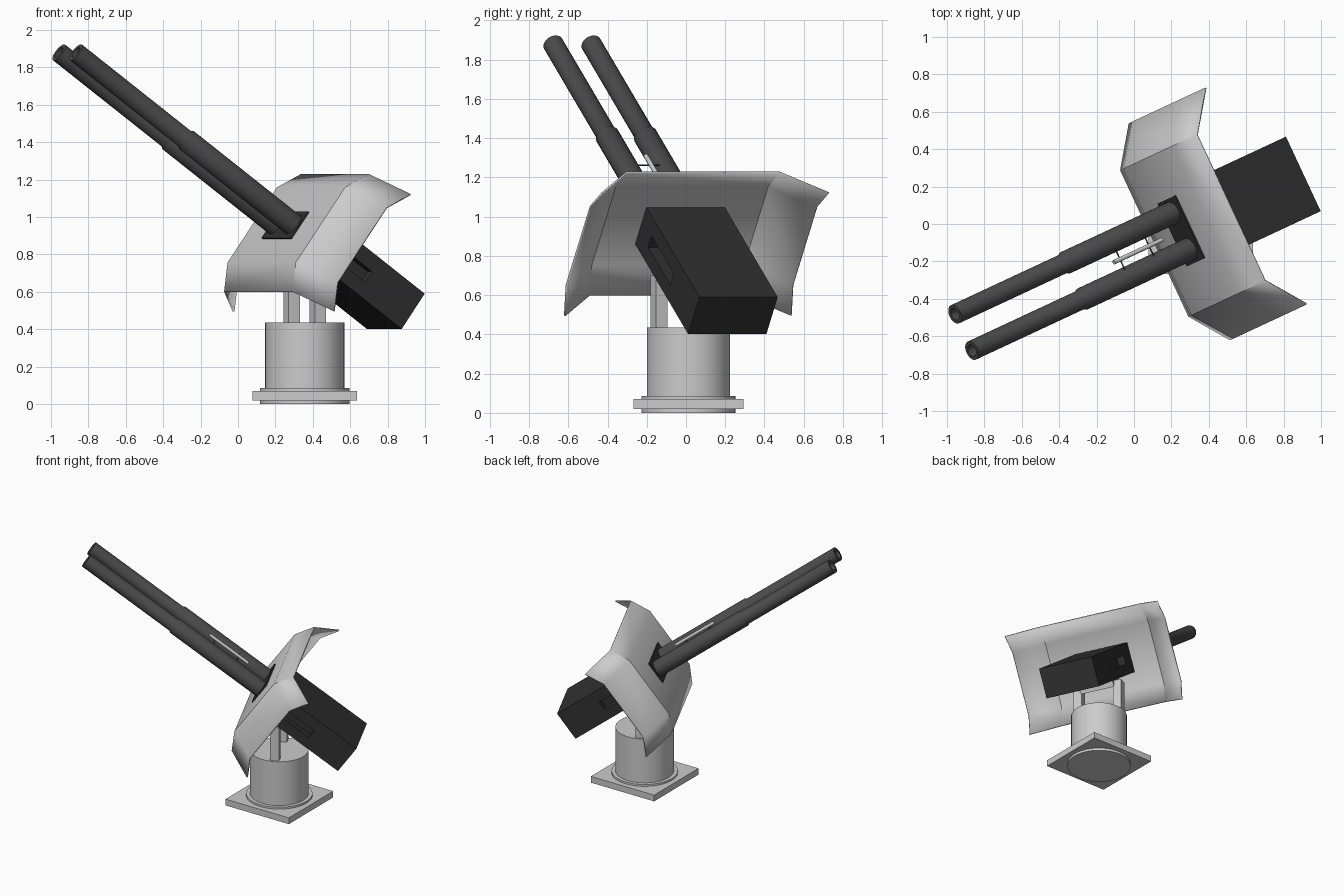
import bpy, bmesh
from math import radians, cos, sin, pi
from mathutils import Matrix, Vector

if "Cube" in bpy.data.objects:
    bpy.data.objects.remove(bpy.data.objects["Cube"])

# Frames: mount (x forward, y sideways) and tilted gun (origin at rear top edge of housing)
BASE = Matrix.Translation((0.357, 0.012, 0))
MOUNT = BASE @ Matrix.Rotation(radians(205), 4, 'Z')
GUN = MOUNT @ Matrix.Translation((-0.605, 0, 0.59)) @ Matrix.Rotation(radians(-35.7), 4, 'Y')


def paint(name, v):
    m = bpy.data.materials.new(name)
    m.diffuse_color = (v, v, v, 1)
    m.use_nodes = True
    m.node_tree.nodes["Principled BSDF"].inputs["Base Color"].default_value = m.diffuse_color
    return m


BARREL_MAT = paint("dark_steel", 0.07)
HOUSING_MAT = paint("black_steel", 0.03)


def finish(name, bm, frame, mat=None, smooth=False):
    bmesh.ops.recalc_face_normals(bm, faces=bm.faces)
    me = bpy.data.meshes.new(name)
    bm.to_mesh(me)
    bm.free()
    ob = bpy.data.objects.new(name, me)
    ob.matrix_world = frame
    bpy.context.collection.objects.link(ob)
    if mat:
        me.materials.append(mat)
    if smooth:
        bpy.ops.object.select_all(action='DESELECT')
        ob.select_set(True)
        bpy.context.view_layer.objects.active = ob
        bpy.ops.object.shade_smooth_by_angle(angle=radians(32))
    return ob


def box(name, lo, hi, frame, mat=None):
    lo, hi = Vector(lo), Vector(hi)
    bm = bmesh.new()
    bmesh.ops.create_cube(bm, size=1)
    bmesh.ops.scale(bm, vec=hi - lo, verts=bm.verts)
    bmesh.ops.translate(bm, vec=(lo + hi) / 2, verts=bm.verts)
    return finish(name, bm, frame, mat)


def lathe(name, profile, frame, mat=None, n=32):
    """Turn (radius, height) points around local z and cap both ends."""
    bm = bmesh.new()
    rings = [[bm.verts.new((r * cos(2 * pi * i / n), r * sin(2 * pi * i / n), h))
              for i in range(n)] for r, h in profile]
    for a, b in zip(rings, rings[1:]):
        for i in range(n):
            j = (i + 1) % n
            bm.faces.new((a[i], a[j], b[j], b[i]))
    bm.faces.new(rings[0])
    bm.faces.new(rings[-1])
    return finish(name, bm, frame, mat, True)


# Pedestal
box("base_plate", (-0.28, -0.28, 0.02), (0.28, 0.28, 0.07), BASE)
lathe("pedestal", [(0.24, 0), (0.24, 0.085), (0.212, 0.085), (0.212, 0.435)], BASE, n=48)

# Posts and cradle
for side, s in (("left", -1), ("right", 1)):
    box(side + "_post", (-0.033, s * 0.165 - 0.033, 0.42),
        (0.033, s * 0.165 + 0.033, 0.70), MOUNT)
box("cradle", (0.50, -0.14, -0.29), (0.64, 0.14, -0.22), GUN)

# Gun housing with a slot in each side
housing = box("gun_housing", (0, -0.22, -0.2325), (0.787, 0.22, 0), GUN, HOUSING_MAT)
for s in (-1, 1):
    cutter = box("slot_cutter", (0.32, s * 0.22 - 0.06, -0.155),
                 (0.65, s * 0.22 + 0.06, -0.085), GUN, HOUSING_MAT)
    cutter.hide_render = True
    cutter.hide_viewport = True
    cutter.display_type = 'WIRE'
    mod = housing.modifiers.new("slot", 'BOOLEAN')
    mod.operation = 'DIFFERENCE'
    mod.solver = 'EXACT'
    mod.object = cutter
box("gun_port", (0.775, -0.185, -0.21), (0.803, 0.185, -0.035), GUN, HOUSING_MAT)

# Shield: one bent profile, swept to the wings
profile = [(0.27, 0.60), (0.25, 0.755), (-0.04, 1.155), (-0.18, 1.225)]
bm = bmesh.new()
cols = []
for y, dx, dz in ((-0.637, -0.147, -0.105), (-0.43, 0, 0), (0.43, 0, 0), (0.637, -0.147, -0.105)):
    cols.append([bm.verts.new((x + dx, y, z + dz)) for x, z in profile])
for a, b in zip(cols, cols[1:]):
    for i in range(len(profile) - 1):
        bm.faces.new((a[i], b[i], b[i + 1], a[i + 1]))
shield = finish("shield", bm, MOUNT, smooth=True)
sol = shield.modifiers.new("thickness", 'SOLIDIFY')
sol.thickness = 0.01
sol.offset = 0

# Twin barrels with bored muzzles
along = Matrix.Rotation(radians(90), 4, 'Y')
for side, s in (("left", -1), ("right", 1)):
    lathe(side + "_barrel",
          [(0.062, 0.77), (0.062, 1.575), (0.053, 1.59), (0.053, 2.381), (0.033, 2.381), (0.033, 2.25)],
          GUN @ Matrix.Translation((0, s * 0.107, -0.1225)) @ along, BARREL_MAT)

# Sight rod and its cross wires
lathe("sight_rod", [(0.012, 0.978), (0.012, 1.328)],
      GUN @ Matrix.Translation((0, 0, -0.067)) @ along, n=12)
for i, a in enumerate((1.06, 1.27)):
    lathe("sight_bracket_%d" % (i + 1), [(0.004, -0.065), (0.004, 0.065)],
          GUN @ Matrix.Translation((a, 0, -0.085)) @ Matrix.Rotation(radians(90), 4, 'X'),
          BARREL_MAT, n=8)
